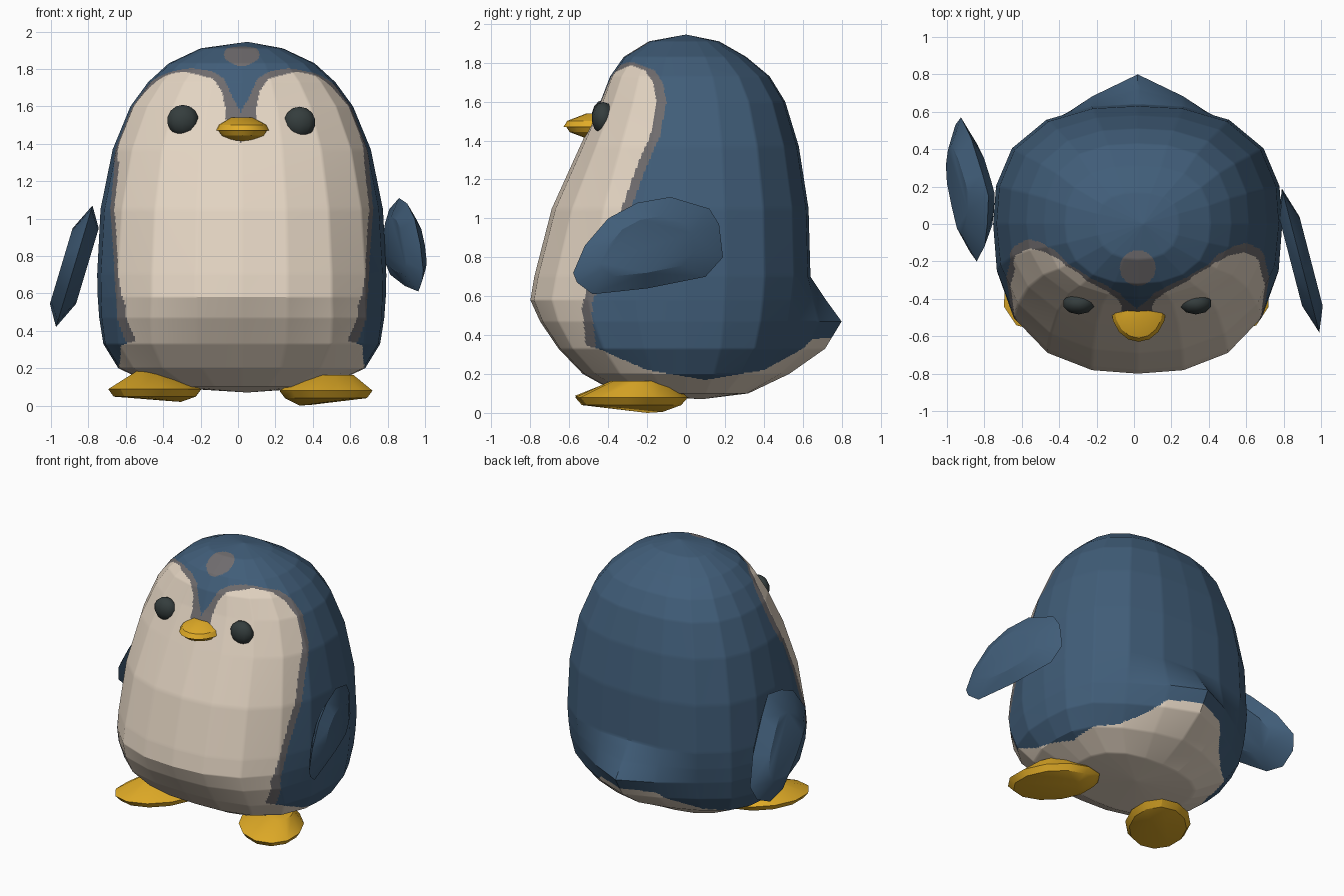
import bpy, bmesh, math
from mathutils import Vector

if "Cube" in bpy.data.objects:
    bpy.data.objects.remove(bpy.data.objects["Cube"])


def material(name, rgb):
    m = bpy.data.materials.new(name)
    m.diffuse_color = (*rgb, 1)
    m.use_nodes = True
    m.node_tree.nodes["Principled BSDF"].inputs["Base Color"].default_value = m.diffuse_color
    return m


BLUE = material("slate blue", (0.052, 0.11, 0.19))
CREAM = material("cream", (0.77, 0.66, 0.54))
GREY = material("warm grey", (0.16, 0.15, 0.155))
DARK = material("eye charcoal", (0.035, 0.047, 0.047))
GOLD = material("gold", (0.75, 0.41, 0.02))


def lerp(table, t):
    """Piecewise linear lookup in a list of (key, value)."""
    if t <= table[0][0]:
        return table[0][1]
    for (a, va), (b, vb) in zip(table, table[1:]):
        if t <= b:
            return va + (vb - va) * (t - a) / (b - a)
    return table[-1][1]


def finish(name, bm, mats, rule=None, cuts=0, angle=30):
    bmesh.ops.recalc_face_normals(bm, faces=bm.faces)
    if cuts:
        bmesh.ops.subdivide_edges(bm, edges=bm.edges[:], cuts=cuts, use_grid_fill=True)
    if rule:
        for f in bm.faces:
            f.material_index = rule(f.calc_center_median())
    me = bpy.data.meshes.new(name)
    bm.to_mesh(me)
    bm.free()
    for m in mats:
        me.materials.append(m)
    ob = bpy.data.objects.new(name, me)
    bpy.context.collection.objects.link(ob)
    bpy.ops.object.select_all(action='DESELECT')
    ob.select_set(True)
    bpy.context.view_layer.objects.active = ob
    bpy.ops.object.shade_smooth_by_angle(angle=math.radians(angle))
    return ob


def hull(name, points, mats, rule=None, cuts=0, angle=30):
    bm = bmesh.new()
    verts = [bm.verts.new(p) for p in points]
    bmesh.ops.convex_hull(bm, input=verts)
    bmesh.ops.delete(bm, geom=[v for v in bm.verts if not v.link_faces], context='VERTS')
    return finish(name, bm, mats, rule, cuts, angle)


# Plumage borders: side edge y(z), brow height z(|x|), underside height z(y)
SIDE = [(0.3, -0.46), (0.55, -0.485), (0.75, -0.42), (1.07, -0.275), (1.25, -0.21), (1.42, -0.135),
        (1.6, -0.10), (1.7, -0.12), (1.76, -0.16), (1.8, -0.27), (1.82, -0.4)]
BROW = [(0, 1.57), (0.05, 1.66), (0.09, 1.75), (0.16, 1.79), (0.3, 1.81)]
FACE = [(0.07, 1.45), (0.085, 1.6), (0.1, 1.68), (0.15, 1.75), (0.3, 1.785), (0.45, 1.77)]
UNDER = [(-0.6, 0.37), (-0.45, 0.33), (-0.2, 0.22), (0.1, 0.17), (0.4, 0.22),
         (0.6, 0.33), (0.65, 0.38), (0.8, 0.39)]


def plumage(p):
    x = abs(p.x - 0.015)
    edge = lerp(SIDE, p.z) + (0.02 if p.x < 0 and p.z > 1.3 else 0)
    if p.z < lerp(UNDER, p.y):
        return 1
    if p.z > 1.8 and math.hypot(p.x - 0.02, p.y + 0.235) < 0.095:
        return 2
    if p.y < edge and p.z < lerp(BROW, x):
        if x < 0.07:
            return 2 if p.z > 1.41 + x * 0.4 else 1
        return 1 if p.y < edge - 0.05 and p.z < lerp(FACE, x) else 2
    return 0


# Body and tail: stacked rounded sections (height, half width, front depth, back depth)
RINGS = [(0.10, 0.45, 0.35, 0.32), (0.2, 0.66, 0.53, 0.45), (0.33, 0.74, 0.655, 0.56),
         (0.47, 0.762, 0.75, 0.605), (0.58, 0.77, 0.80, 0.625), (0.7, 0.773, 0.78, 0.64),
         (1.05, 0.755, 0.69, 0.63), (1.37, 0.69, 0.545, 0.58), (1.6, 0.595, 0.44, 0.51),
         (1.73, 0.50, 0.39, 0.43), (1.83, 0.39, 0.32, 0.31), (1.91, 0.22, 0.19, 0.17)]
SQUARE = [(0.1, 2.6), (0.35, 2.9), (0.57, 2.5), (0.9, 2.35)]
TAIL = [(0.1, 0.0), (0.2, 0.08), (0.33, 0.155), (0.47, 0.195), (0.58, 0.095), (0.7, 0)]
SEGS = 20
bm = bmesh.new()
rows = []
for z, w, front, back in RINGS:
    row = []
    for i in range(SEGS):
        a = math.tau * i / SEGS
        c, s = math.cos(a), math.sin(a)
        n, d = (lerp(SQUARE, z), front) if s < 0 else (2.6, back)
        r = (abs(c) ** n + abs(s) ** n) ** (-1 / n)
        x, y = w * c * r, d * s * r
        if s > 0:  # tail point pulled out of the back
            y += lerp(TAIL, z) * max(0, 1 - abs(x) / 0.45)
        row.append(bm.verts.new((x + 0.02, y, z)))
    rows.append(row)
bottom, top = bm.verts.new((0.05, 0.08, 0.07)), bm.verts.new((0.05, 0, 1.945))
for i in range(SEGS):
    j = (i + 1) % SEGS
    for lo, hi in zip(rows, rows[1:]):
        bm.faces.new((lo[i], lo[j], hi[j], hi[i]))
    bm.faces.new((rows[0][j], rows[0][i], bottom))
    bm.faces.new((rows[-1][i], rows[-1][j], top))
finish("body", bm, [BLUE, CREAM, GREY], plumage, cuts=19)


# Flippers: lens shapes from a side outline, one swung forward and one back
def flipper(name, outline, mid_x, half):
    cy = sum(y for y, z in outline) / len(outline)
    cz = sum(z for y, z in outline) / len(outline)
    pts = [(mid_x(y, z), y, z) for y, z in outline]
    for side in (-half, half):
        for y, z in outline:
            y, z = cy + (y - cy) * 0.62, cz + (z - cz) * 0.62
            pts.append((mid_x(y, z) + side, y, z))
    hull(name, pts, [BLUE])


flipper("right_flipper",
        [(-0.58, 0.72), (-0.56, 0.67), (-0.48, 0.61), (-0.2, 0.64), (0.1, 0.7), (0.19, 0.8),
         (0.17, 0.97), (0.12, 1.05), (-0.08, 1.11), (-0.25, 1.08), (-0.4, 1.0), (-0.52, 0.86)],
        lambda y, z: 0.84 - 0.26 * y, 0.055)
flipper("left_flipper",
        [(0.0, 1.05), (0.15, 1.07), (0.27, 0.96), (0.46, 0.76), (0.57, 0.58), (0.53, 0.48),
         (0.4, 0.42), (0.24, 0.45), (0.02, 0.6), (-0.15, 0.74), (-0.2, 0.86), (-0.12, 1.0)],
        lambda y, z: -0.79 - 0.3 * (1.03 - z), 0.07)

# Feet: flattened ovals splayed outwards, with a raised instep and low heel
T = math.radians(35)
for name, sx, cx, lift, peak in (("right_foot", 1, 0.47, 0.0, 0.5), ("left_foot", -1, -0.445, 0.02, 0.3)):
    pts = [(cx - sx * 0.14, -0.2, lift), (cx - sx * 0.07, -0.12, lift + 0.005)]
    for z, k, shift in ((0.04, 0.88, 0), (0.08, 1, 0), (0.165 + lift * 0.6, peak, -0.02)):
        for i in range(12):
            a = math.tau * i / 12
            u = 0.32 * k * math.cos(a) + shift
            v = 0.22 * k * math.sin(a) + (0.04 if k == peak else 0)
            pts.append((cx + sx * (u * math.sin(T) + v * math.cos(T)),
                        -0.28 - u * math.cos(T) + v * math.sin(T), z + lift * 0.4))
    hull(name, pts, [GOLD])

# Eyes: flattened low-poly balls
for name, x, z in (("left_eye", -0.295, 1.525), ("right_eye", 0.33, 1.515)):
    bm = bmesh.new()
    bmesh.ops.create_uvsphere(bm, u_segments=10, v_segments=7, radius=1)
    for v in bm.verts:
        v.co = Vector((x + v.co.x * 0.088, -0.425 + v.co.y * 0.06, z + v.co.z * 0.083))
    finish(name, bm, [DARK], angle=50)

# Beak: upper and lower halves meeting at the mouth line
for name, z0, z1, k in (("upper_beak", 1.47, 1.54, 1.0), ("lower_beak", 1.47, 1.41, 0.92)):
    pts = []
    for i in range(9):
        a = math.pi * i / 8
        c, s = math.cos(a), math.sin(a)
        pts.append((0.025 + 0.148 * k * c, -0.45 - 0.18 * k * s, z0))
        pts.append((0.02 + 0.06 * c, -0.44 - 0.07 * s, z1))
        pts.append((0.025 + 0.13 * k * c, -0.45 - 0.16 * k * s, z0 + (z1 - z0) * 0.45))
    hull(name, pts, [GOLD])
